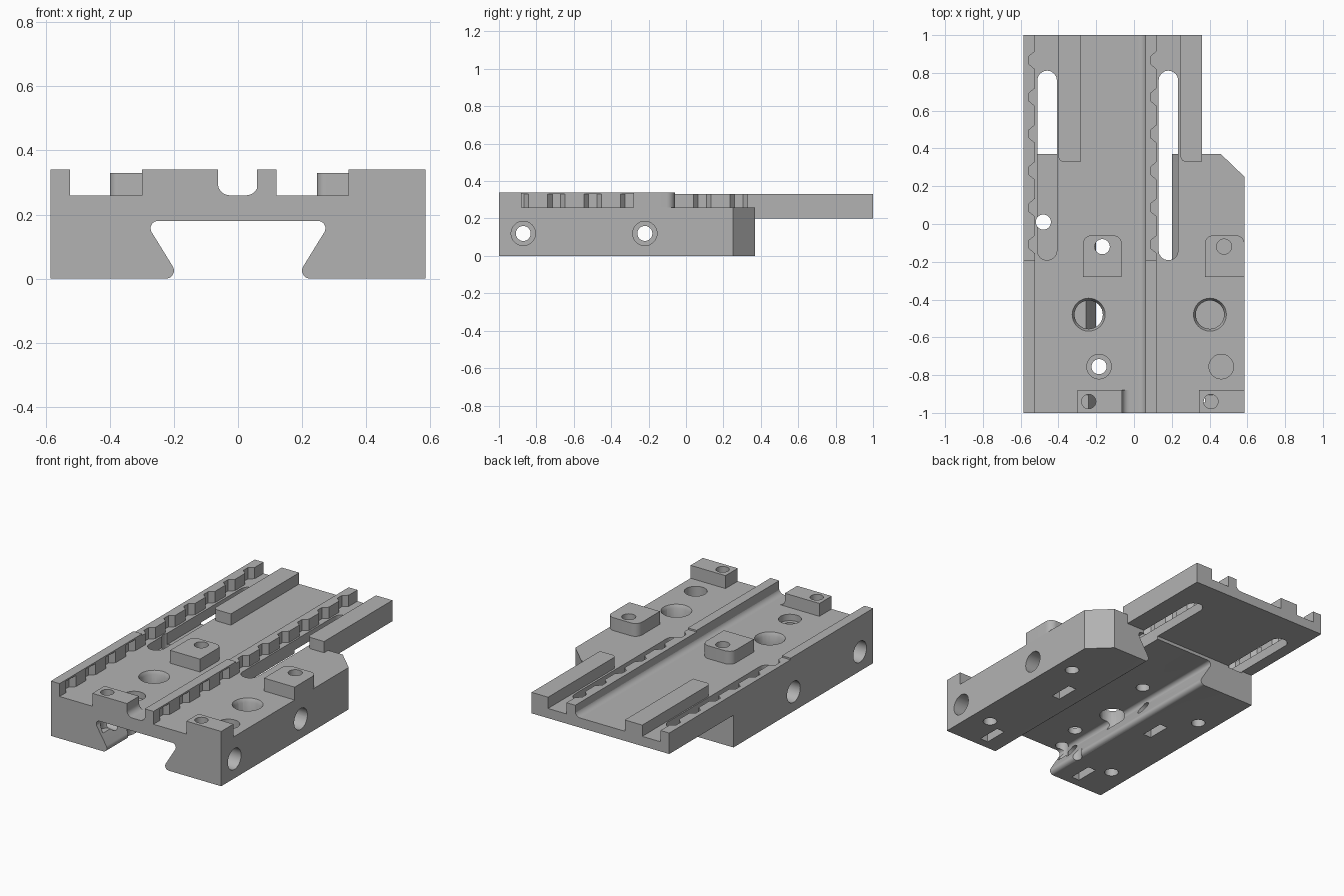
import bpy, bmesh, math
from mathutils import Vector

old = bpy.data.objects.get("Cube")
if old:
    bpy.data.objects.remove(old, do_unlink=True)

grey = bpy.data.materials.new("plain_grey")
grey.use_nodes = True
grey.diffuse_color = (0.45, 0.45, 0.45, 1)
grey.node_tree.nodes["Principled BSDF"].inputs["Base Color"].default_value = grey.diffuse_color


def make(name, bm):
    bmesh.ops.recalc_face_normals(bm, faces=bm.faces)
    mesh = bpy.data.meshes.new(name)
    bm.to_mesh(mesh)
    bm.free()
    mesh.materials.append(grey)
    obj = bpy.data.objects.new(name, mesh)
    bpy.context.collection.objects.link(obj)
    return obj


def prism(name, outline, lo, hi, axis="z"):
    """Extrude a 2D outline: (x, y) along z, or (x, z) along y."""
    bm = bmesh.new()
    up = axis == "z"
    verts = [bm.verts.new((a, b, lo) if up else (a, lo, b)) for a, b in outline]
    face = bm.faces.new(verts)
    out = bmesh.ops.extrude_face_region(bm, geom=[face])
    moved = [v for v in out["geom"] if isinstance(v, bmesh.types.BMVert)]
    shift = Vector((0, 0, hi - lo)) if up else Vector((0, hi - lo, 0))
    bmesh.ops.translate(bm, verts=moved, vec=shift)
    return make(name, bm)


def rect(x0, x1, y0, y1):
    return [(x0, y0), (x1, y0), (x1, y1), (x0, y1)]


def arc(cx, cy, r, start, end, n=8):
    angles = [math.radians(start + (end - start) * i / n) for i in range(n + 1)]
    return [(cx + r * math.cos(a), cy + r * math.sin(a)) for a in angles]


def bore(x, y, z, r, depth, axis="z", r_end=None):
    """Round cutter running from (x, y, z) by depth along an axis."""
    bm = bmesh.new()
    bmesh.ops.create_cone(bm, cap_ends=True, segments=32, radius1=r,
                          radius2=r if r_end is None else r_end, depth=depth)
    bmesh.ops.translate(bm, verts=bm.verts, vec=(0, 0, depth / 2))
    obj = make("cutter", bm)
    if axis == "x":
        obj.rotation_euler.y = math.pi / 2
    obj.location = (x, y, z)
    return obj


def combine(obj, others, operation="DIFFERENCE"):
    for other in others:
        mod = obj.modifiers.new("cut", "BOOLEAN")
        mod.operation, mod.solver, mod.object = operation, "EXACT", other
    bpy.context.view_layer.update()
    graph = bpy.context.evaluated_depsgraph_get()
    mesh = bpy.data.meshes.new_from_object(obj.evaluated_get(graph))
    obj.modifiers.clear()
    obj.data = mesh


def discard(objs):
    for o in objs:
        bpy.data.objects.remove(o, do_unlink=True)


FLOOR, TOP, LIP, W = 0.26, 0.34, 0.33, 0.585

# Base block with a dovetail channel underneath
half = ([(W, FLOOR), (W, 0)] + arc(0.225, 0.025, 0.025, 270, 147)
        + arc(0.25, 0.157, 0.023, -33, 90))
profile = half + [(-x, z) for x, z in reversed(half)]
body = prism("base_block", profile, -1, 0.37, "y")

# Rear plate joined to the base
plate = prism("rear_plate", rect(-W, 0.36, 0.3, 1), 0.2, FLOOR)
combine(body, [plate], "UNION")
discard([plate])

# Chamfered rear corner and the two long slots
corner = prism("cutter", [(0.46, 0.37), (W, 0.25), (0.7, 0.25), (0.7, 0.5), (0.46, 0.5)], -0.1, 0.5)
cutters = [corner]
for x, bottom in ((-0.46, 0.19), (0.182, 0.15)):
    outline = arc(x, 0.76, 0.052, 0, 180) + arc(x, -0.14, 0.052, 180, 360)
    cutters.append(prism("cutter", outline, bottom, 0.3))

# Large blind bores with a conical mouth
for x in (-0.24, 0.402):
    cutters += [bore(x, -0.48, 0.12, 0.075, 0.3),
                bore(x, -0.48, 0.235, 0.073, 0.03, r_end=0.09)]

# Counterbored screw holes in the deck
for x in (-0.185, 0.462):
    cutters += [bore(x, -0.755, -0.1, 0.04, 0.5), bore(x, -0.755, 0.18 if x > 0 else 0.22, 0.065, 0.2)]

# Holes in the underside
cutters += [bore(-0.48, 0.01, -0.1, 0.04, 0.4), bore(0.48, 0.01, -0.1, 0.04, 0.25),
            bore(-0.462, -0.755, -0.1, 0.04, 0.25)]

# Cross screw holes through the sides, with nut pockets from below
for y in (-0.87, -0.22):
    cutters.append(bore(-1, y, 0.12, 0.04, 2, "x"))
    for s in (-1, 1):
        cutters.append(bore(0.46 if s > 0 else -0.66, y, 0.12, 0.065, 0.2, "x"))
        xs = sorted((s * 0.32, s * 0.375))
        cutters.append(prism("cutter", rect(xs[0], xs[1], y - 0.075, y + 0.075), -0.1, 0.19))

# Holes shared by the raised pads and the base
pad_holes = [bore(-0.168, -0.12, 0.1, 0.04, 0.4), bore(0.477, -0.12, 0.1, 0.04, 0.4),
             bore(-0.24, -0.94, 0.1, 0.038, 0.4), bore(0.407, -0.94, 0.1, 0.038, 0.4)]
combine(body, cutters + pad_holes)

# Raised pads: square at the front, rounded at the back of the middle pair
parts = [body]
for side, x0, x1 in (("right", -0.27, -0.065), ("left", 0.375, W)):
    outline = ([(x0, -0.28), (x1, -0.28)] + arc(x1 - 0.045, -0.105, 0.045, 0, 90)
               + arc(x0 + 0.045, -0.105, 0.045, 90, 180))
    parts.append(prism("middle_pad_" + side, outline, FLOOR, TOP))
for side, x0, x1 in (("right", -0.3, -0.063), ("left", 0.345, W)):
    parts.append(prism("front_pad_" + side, rect(x0, x1, -1, -0.88), FLOOR, TOP))
for pad in parts[1:]:
    combine(pad, pad_holes)
discard(cutters + pad_holes)

# Notched rails, with a straight lip over the front part
PITCH, FIRST = 0.195, -0.888
for side, x0 in (("right", -W), ("middle", 0.06)):
    x1 = x0 + 0.06
    outline = [(x0, 1), (x0, -1), (x1, -1)]
    for i in range(10):
        y = FIRST + PITCH * i
        outline += [(x1, y - 0.047), (x1 - 0.03, y - 0.022),
                    (x1 - 0.03, y + 0.022), (x1, y + 0.047)]
    outline.append((x1, 1))
    parts.append(prism("notched_rail_" + side, outline, FLOOR, LIP))
    parts.append(prism("rail_lip_" + side, rect(x0, x1, -1, -0.19), LIP, TOP))

# Concave fillets along the middle groove
for name, s, end in (("rail_fillet", 1, 1), ("pad_fillet", -1, -0.88)):
    curve = [(0.063, FLOOR)] + arc(0.025, FLOOR + 0.038, 0.038, -90, 0)[0:]
    parts.append(prism(name, [(s * x, z) for x, z in curve], -1, end, "y"))

# Plain guide bars at the rear, one front corner rounded
for side, x0, x1 in (("right", -0.4, -0.28), ("left", 0.247, 0.36)):
    outline = arc(x0 + 0.027, 0.357, 0.027, 180, 270) + [(x1, 0.33), (x1, 1), (x0, 1)]
    parts.append(prism("guide_bar_" + side, outline, FLOOR, LIP))

# Smooth the round surfaces and keep the edges sharp
bpy.ops.object.select_all(action="DESELECT")
for obj in parts:
    obj.select_set(True)
bpy.context.view_layer.objects.active = body
bpy.ops.object.shade_smooth_by_angle(angle=math.radians(30))
